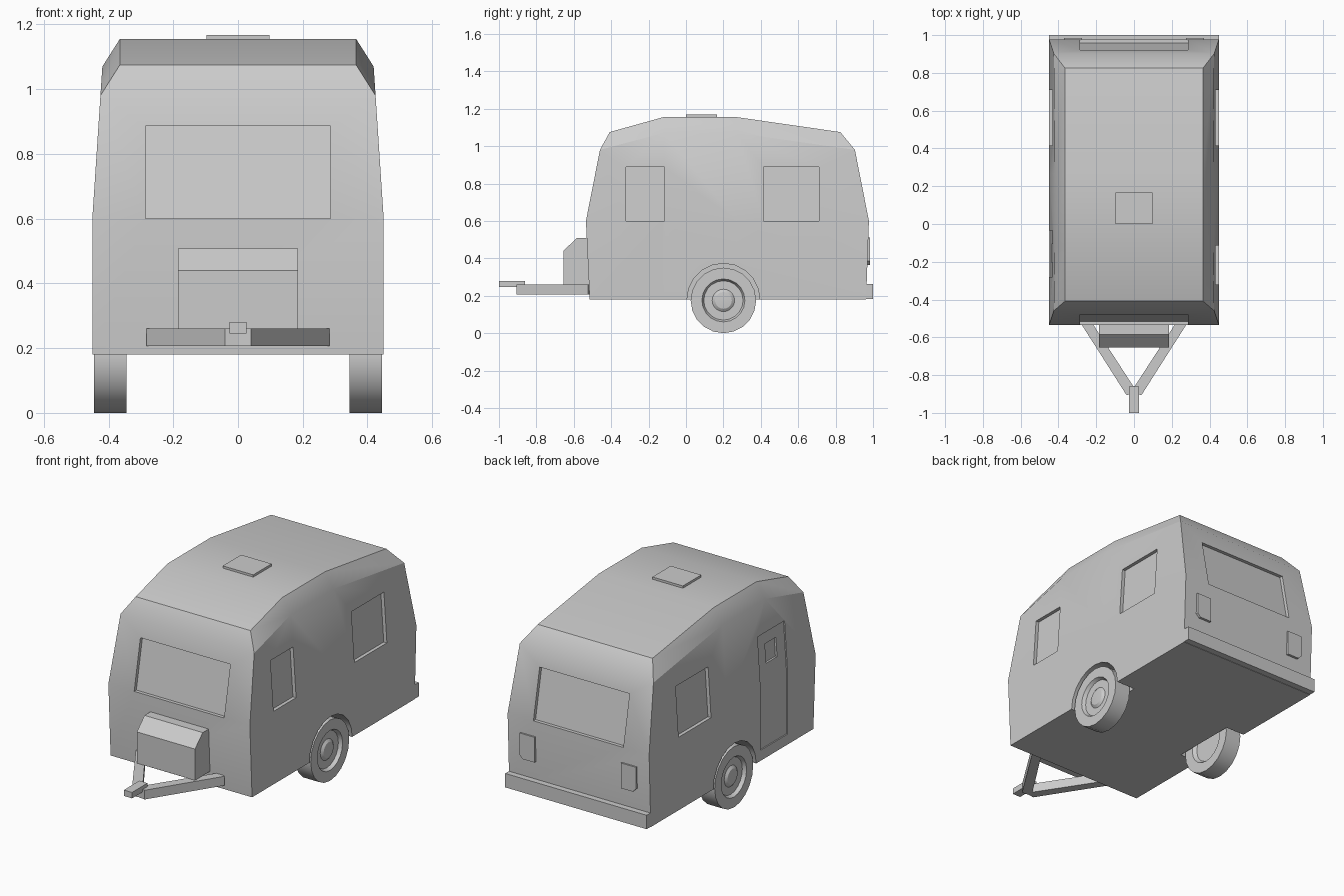
import bpy, bmesh, math

if "Cube" in bpy.data.objects:
    bpy.data.objects.remove(bpy.data.objects["Cube"])


def finish(name, bm):
    bmesh.ops.recalc_face_normals(bm, faces=bm.faces)
    me = bpy.data.meshes.new(name)
    bm.to_mesh(me)
    bm.free()
    ob = bpy.data.objects.new(name, me)
    bpy.context.collection.objects.link(ob)
    return ob


def prism(name, pts, axis, a, b):
    """Extrude a 2D outline along an axis from a to b."""
    bm = bmesh.new()
    rows = []
    for t in (a, b):
        row = []
        for p in pts:
            co = list(p)
            co.insert(axis, t)
            row.append(bm.verts.new(co))
        rows.append(row)
        bm.faces.new(row)
    n = len(pts)
    for i in range(n):
        j = (i + 1) % n
        bm.faces.new((rows[0][i], rows[0][j], rows[1][j], rows[1][i]))
    return finish(name, bm)


def rect(a, b, c, d):
    return [(a, c), (b, c), (b, d), (a, d)]


def smooth(ob):
    bpy.ops.object.select_all(action='DESELECT')
    ob.select_set(True)
    bpy.context.view_layer.objects.active = ob
    bpy.ops.object.shade_smooth_by_angle(angle=math.radians(30))


def cut(ob, cutter):
    mod = ob.modifiers.new("cut", 'BOOLEAN')
    mod.operation = 'DIFFERENCE'
    mod.solver = 'EXACT'
    mod.object = cutter
    cutter.hide_render = True
    bpy.context.view_layer.objects.active = ob
    bpy.ops.object.modifier_apply(modifier=mod.name)
    bpy.data.objects.remove(cutter)


# Body shell: stacked rings (half width, four y stations, end z, middle z)
MID = (-0.12, 0.27)
rings = [
    (0.45, -0.515, 0.963, 0.18, 0.18),
    (0.45, -0.535, 0.978, 0.60, 0.60),
    (0.425, -0.46, 0.903, 0.98, 1.07),
    (0.365, -0.408, 0.825, 1.075, 1.155),
]
bm = bmesh.new()
loops = []
for w, y0, y1, ze, zm in rings:
    st = [(y0, ze), (MID[0], zm), (MID[1], zm), (y1, ze)]
    lean = [w, w - (0.006 if zm > ze and w > 0.4 else 0)]
    ws = [lean[0], lean[1], lean[1], lean[0]]
    left = [bm.verts.new((-ww, y, z)) for ww, (y, z) in zip(ws, st)]
    right = [bm.verts.new((ww, y, z)) for ww, (y, z) in zip(ws, st)]
    loops.append(left + right[::-1])
for lo, hi in zip(loops, loops[1:]):
    for i in range(8):
        j = (i + 1) % 8
        bm.faces.new((lo[i], lo[j], hi[j], hi[i]))
bm.faces.new(loops[0])
top = loops[-1]
for i in range(3):
    bm.faces.new((top[i], top[i + 1], top[6 - i], top[7 - i]))
body = finish("body", bm)


def side_x(z):
    return 0.45 - max(0, z - 0.6) * 0.025 / 0.38


def end_slope(z):
    return (z - 0.6) * 0.075 / 0.38


def side_recess(s, y0, y1, z0, z1, depth):
    """Recess that follows the wall of side s."""
    zs = [z0] + ([0.6] if z0 < 0.6 < z1 else []) + [z1]
    pts = [(s * (side_x(z) - depth), z) for z in zs]
    pts += [(s * 0.6, z1), (s * 0.6, z0)]
    cut(body, prism("cutter", pts, 1, y0, y1))


# Side windows, door and door window
side_recess(1, -0.32, -0.115, 0.60, 0.887, 0.02)
for s in (-1, 1):
    side_recess(s, 0.415, 0.71, 0.60, 0.887, 0.02)
side_recess(-1, -0.28, -0.035, 0.24, 0.887, 0.007)
side_recess(-1, -0.205, -0.105, 0.71, 0.82, 0.018)

# Front and rear windows
Z0, Z1, D = 0.60, 0.887, 0.02
front = [(-0.535 + end_slope(z) + D, z) for z in (Z0, Z1)] + [(-0.7, Z1), (-0.7, Z0)]
rear = [(0.978 - end_slope(z) - D, z) for z in (Z0, Z1)] + [(1.2, Z1), (1.2, Z0)]
for outline in (front, rear):
    cut(body, prism("cutter", outline, 0, -0.286, 0.286))

# Wheel arches
N = 20
arch = [(0.2 + 0.195 * math.cos(2 * math.pi * i / N),
         0.178 + 0.195 * math.sin(2 * math.pi * i / N)) for i in range(N)]
for s in (-1, 1):
    cut(body, prism("cutter", arch, 0, s * 0.33, s * 0.6))
smooth(body)

# Wheels: lathed tyre, rim and hub
profile = [(0, 0.365), (0.10, 0.365), (0.115, 0.345), (0.175, 0.345), (0.175, 0.445),
           (0.115, 0.445), (0.105, 0.425), (0.06, 0.425), (0.045, 0.436), (0, 0.44)]
for s, label in ((-1, "left"), (1, "right")):
    bm = bmesh.new()
    vs = [bm.verts.new((s * x, 0.2, 0.175 + r)) for r, x in profile]
    es = [bm.edges.new(p) for p in zip(vs, vs[1:])]
    bmesh.ops.spin(bm, geom=vs + es, cent=(0, 0.2, 0.175), axis=(1, 0, 0),
                   angle=2 * math.pi, steps=N, use_duplicate=False)
    bmesh.ops.remove_doubles(bm, verts=bm.verts, dist=1e-4)
    smooth(finish("wheel_" + label, bm))

    # Tail light with a clipped lower outer corner
    light = [(0.275, 0.365), (0.35, 0.365), (0.37, 0.385), (0.37, 0.51), (0.275, 0.51)]
    prism("tail_light_" + label, [(s * x, z) for x, z in light], 1, 0.96, 0.984)

    # Drawbar beam
    beam = [(0.282, -0.525), (0.237, -0.50), (0.0, -0.865), (0.0, -0.9), (0.04, -0.905)]
    prism("drawbar_" + label, [(s * x, y) for x, y in beam], 2, 0.207, 0.26)

# Hitch coupling, storage box, rear bumper, roof hatch
prism("hitch_coupling", rect(-0.026, 0.026, -1.0, -0.86), 2, 0.246, 0.28)
prism("storage_box", [(-0.655, 0.26), (-0.655, 0.44), (-0.585, 0.508),
                      (-0.515, 0.508), (-0.515, 0.26)], 0, -0.185, 0.185)
prism("rear_bumper", rect(0.95, 1.0, 0.182, 0.262), 0, -0.45, 0.45)
prism("roof_hatch", rect(-0.097, 0.097, 0.0, 0.167), 2, 1.14, 1.168)
